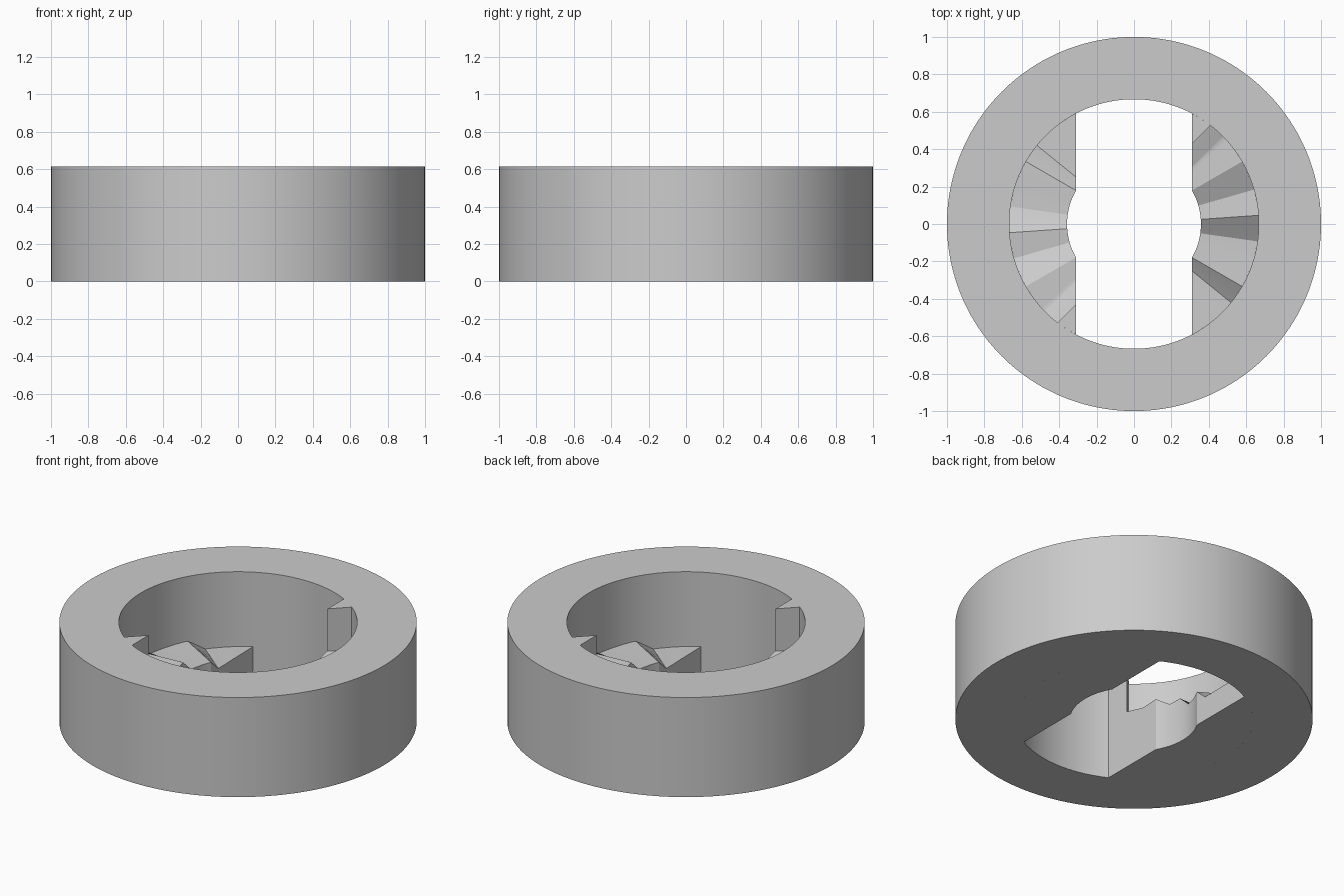
import bpy, bmesh, math
from math import cos, sin, radians

cube = bpy.data.objects.get("Cube")
if cube:
    bpy.data.objects.remove(cube, do_unlink=True)

HEIGHT, BORE, THROAT, SLOT = 0.615, 0.667, 0.358, 0.31

grey = bpy.data.materials.new("plain_grey")
grey.use_nodes = True
grey.diffuse_color = (0.6, 0.6, 0.6, 1)
grey.node_tree.nodes["Principled BSDF"].inputs["Base Color"].default_value = (0.6, 0.6, 0.6, 1)


def finish(name, bm, angle):
    bmesh.ops.recalc_face_normals(bm, faces=bm.faces)
    mesh = bpy.data.meshes.new(name)
    bm.to_mesh(mesh)
    bm.free()
    mesh.materials.append(grey)
    obj = bpy.data.objects.new(name, mesh)
    bpy.context.collection.objects.link(obj)
    bpy.ops.object.select_all(action='DESELECT')
    obj.select_set(True)
    bpy.context.view_layer.objects.active = obj
    bpy.ops.object.shade_smooth_by_angle(angle=radians(angle))


def skin(bm, sections, closed):
    """Join equal cross-sections with quads, capping the ends if open."""
    rows = [[bm.verts.new(p) for p in s] for s in sections]
    pairs = list(zip(rows, rows[1:]))
    if closed:
        pairs.append((rows[-1], rows[0]))
    else:
        bm.faces.new(rows[0])
        bm.faces.new(rows[-1])
    for a, b in pairs:
        for i in range(len(a)):
            j = (i + 1) % len(a)
            bm.faces.new((a[i], a[j], b[j], b[i]))


# Outer ring with its round bore
ring = bmesh.new()
profile = [(BORE, 0), (1, 0), (1, HEIGHT), (BORE, HEIGHT)]
steps = 160
turns = [2 * math.pi * i / steps for i in range(steps)]
skin(ring, [[(r * cos(t), r * sin(t), z) for r, z in profile] for t in turns], True)
finish("outer_ring", ring, 30)

# Ledge height around the bore: angle in degrees, z
WAVE = [(-62.3, 0.155), (-44, 0.15), (-39, 0.15), (-30, 0.215), (-15, 0.21),
        (-8, 0.21), (4, 0.28), (16, 0.27), (30, 0.325), (44, 0.32), (54.2, 0.355)]


def ledge_height(a):
    for (a0, z0), (a1, z1) in zip(WAVE, WAVE[1:]):
        if a <= a1:
            return z0 + (z1 - z0) * (a - a0) / (a1 - a0)
    return WAVE[-1][1]


def ledge_section(a, sign):
    t = radians(a)
    inner = min(max(THROAT, SLOT / cos(t)), BORE - 0.001)
    z = ledge_height(a)
    return [(sign * r * cos(t), sign * r * sin(t), h)
            for r, h in ((inner, 0), (BORE, 0), (BORE, z), (inner, z))]


# Matching wavy ledges and stops, half a turn apart
for side, sign in (("left", 1), ("right", -1)):
    ledge = bmesh.new()
    angles = sorted({a for a, z in WAVE} | set(range(-60, 54, 3)))
    skin(ledge, [ledge_section(a, sign) for a in angles], False)
    finish(side + "_wavy_ledge", ledge, 25)

    # Full-height stop at the raised end of the ledge
    stop = bmesh.new()
    arc = [(BORE * cos(radians(a)), BORE * sin(radians(a))) for a in (52.3, 55, 58, 62.3)]
    outline = [(SLOT, 0.43)] + arc
    skin(stop, [[(sign * x, sign * y, z) for x, y in outline] for z in (0, HEIGHT)], False)
    finish(side + "_stop", stop, 20)
